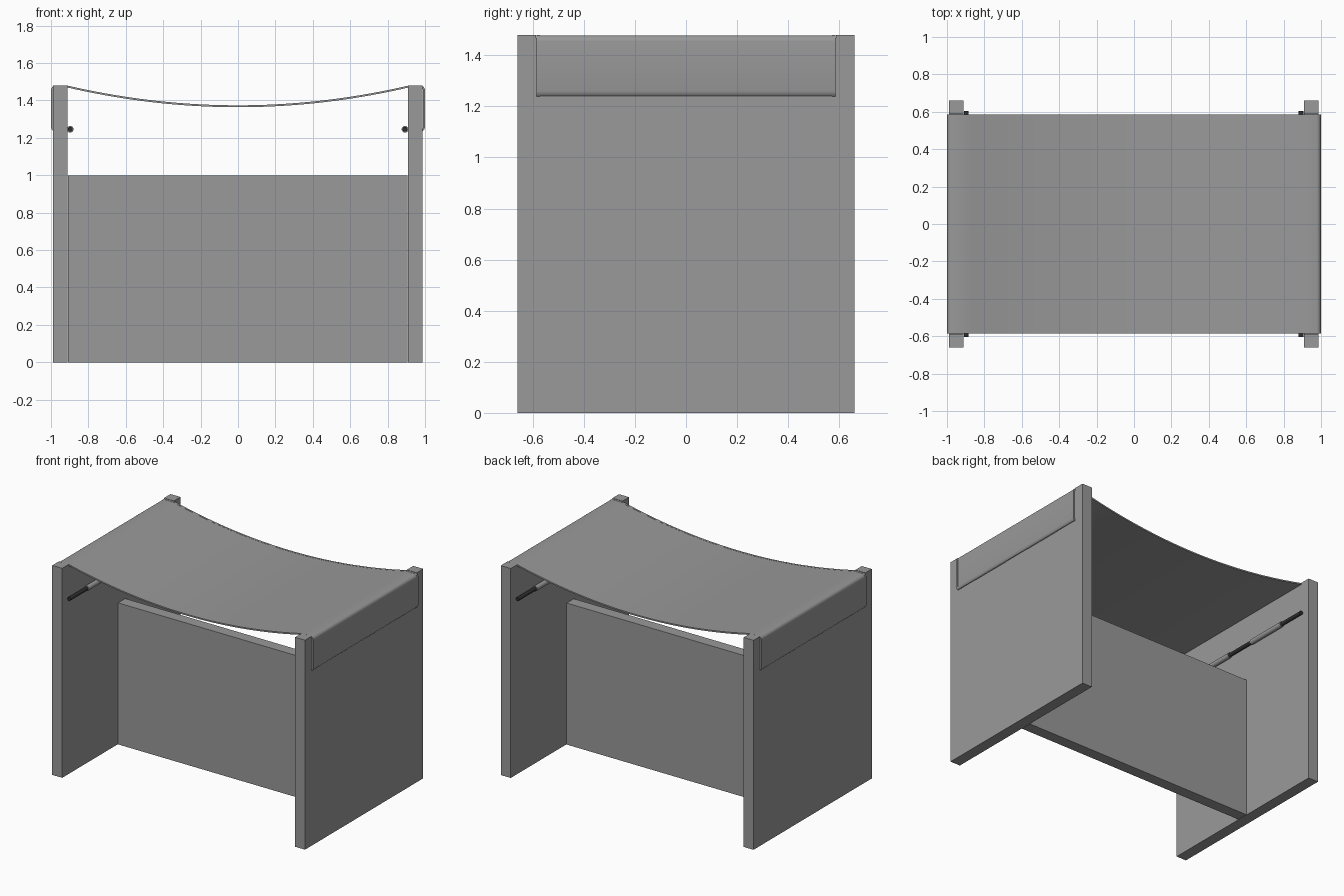
import bpy, bmesh, math

if "Cube" in bpy.data.objects:
    bpy.data.objects.remove(bpy.data.objects["Cube"])

CX = -0.002  # frame sits slightly off centre under the fabric


def material(name, v):
    m = bpy.data.materials.new(name)
    m.diffuse_color = (v, v, v, 1)
    m.use_nodes = True
    m.node_tree.nodes["Principled BSDF"].inputs["Base Color"].default_value = m.diffuse_color
    return m


GREY = material("dark_grey", 0.32)
BLACK = material("black_metal", 0.03)


def shade(ob):
    bpy.ops.object.select_all(action='DESELECT')
    ob.select_set(True)
    bpy.context.view_layer.objects.active = ob
    for m in list(ob.modifiers):
        bpy.ops.object.modifier_apply(modifier=m.name)
    bpy.ops.object.shade_smooth_by_angle(angle=math.radians(35))


def finish(name, bm, mat=GREY):
    bmesh.ops.recalc_face_normals(bm, faces=bm.faces)
    me = bpy.data.meshes.new(name)
    bm.to_mesh(me)
    bm.free()
    me.materials.append(mat)
    ob = bpy.data.objects.new(name, me)
    bpy.context.collection.objects.link(ob)
    return ob


def box(name, x0, x1, y0, y1, z0, z1):
    bm = bmesh.new()
    bmesh.ops.create_cube(bm, size=1)
    for v in bm.verts:
        v.co.x = (x0 + x1) / 2 + v.co.x * (x1 - x0)
        v.co.y = (y0 + y1) / 2 + v.co.y * (y1 - y0)
        v.co.z = (z0 + z1) / 2 + v.co.z * (z1 - z0)
    return finish(name, bm)


def rod(name, x, z, y0, y1, r, mat):
    bm = bmesh.new()
    bmesh.ops.create_cone(bm, cap_ends=True, segments=24, radius1=r, radius2=r, depth=y1 - y0)
    for v in bm.verts:
        a, b, c = v.co
        v.co = (x + a, (y0 + y1) / 2 + c, z + b)
    shade(finish(name, bm, mat))


def side_panel(name, x0, x1):
    # outline in y/z with a shallow recess in the top for the fabric
    pts = [(-.66, 0), (.66, 0), (.66, 1.48), (.588, 1.48), (.588, 1.468),
           (-.588, 1.468), (-.588, 1.48), (-.66, 1.48)]
    bm = bmesh.new()
    f = bm.faces.new([bm.verts.new((x0, y, z)) for y, z in pts])
    g = bmesh.ops.extrude_face_region(bm, geom=[f])
    for v in g['geom']:
        if isinstance(v, bmesh.types.BMVert):
            v.co.x = x1
    return finish(name, bm)


def fabric_profile():
    # right half: sagging seat, roll over the panel top, hanging flap
    half = [(0.91 * i / 24, 1.369 + 0.105 * (i / 24) ** 2) for i in range(1, 25)]
    for i in range(7):
        a = math.radians(90 - 15 * i)
        half.append((0.975 + 0.02 * math.cos(a), 1.454 + 0.02 * math.sin(a)))
    half += [(0.995, 1.26), (0.993, 1.25), (0.988, 1.244), (0.978, 1.243)]
    return [(-x, z) for x, z in reversed(half)] + [(0, 1.369)] + half


def cloth(name, y0, y1, thick):
    bm = bmesh.new()
    rows = [[bm.verts.new((x, y, z)) for y in (y0, y1)] for x, z in fabric_profile()]
    for a, b in zip(rows, rows[1:]):
        bm.faces.new((a[0], b[0], b[1], a[1]))
    ob = finish(name, bm)
    m = ob.modifiers.new("thickness", 'SOLIDIFY')
    m.thickness = thick
    m.offset = 0
    shade(ob)


# central stretcher panel
box("centre_panel", CX - .907, CX + .907, -.04, .04, 0, 1.0)

# fabric sling with hemmed edges
cloth("sling_seat", -.583, .583, .008)
cloth("front_hem", -.586, -.572, .010)
cloth("back_hem", .572, .586, .010)

# side panels, rods and fabric loops passing through the panels
for s, side in ((-1, "left"), (1, "right")):
    side_panel(side + "_panel", CX + s * .91, CX + s * .988)
    rx = CX + s * .895
    rod(side + "_rod", rx, 1.246, -.605, .605, .013, BLACK)
    for t, end in ((-1, "front"), (1, "back")):
        ya, yb = sorted((t * .11, t * .41))
        rod(f"{side}_{end}_loop", rx, 1.246, ya, yb, .018, GREY)
        xa, xb = sorted((rx, s * .99))
        box(f"{side}_{end}_tab", xa, xb, ya, yb, 1.238, 1.247)
